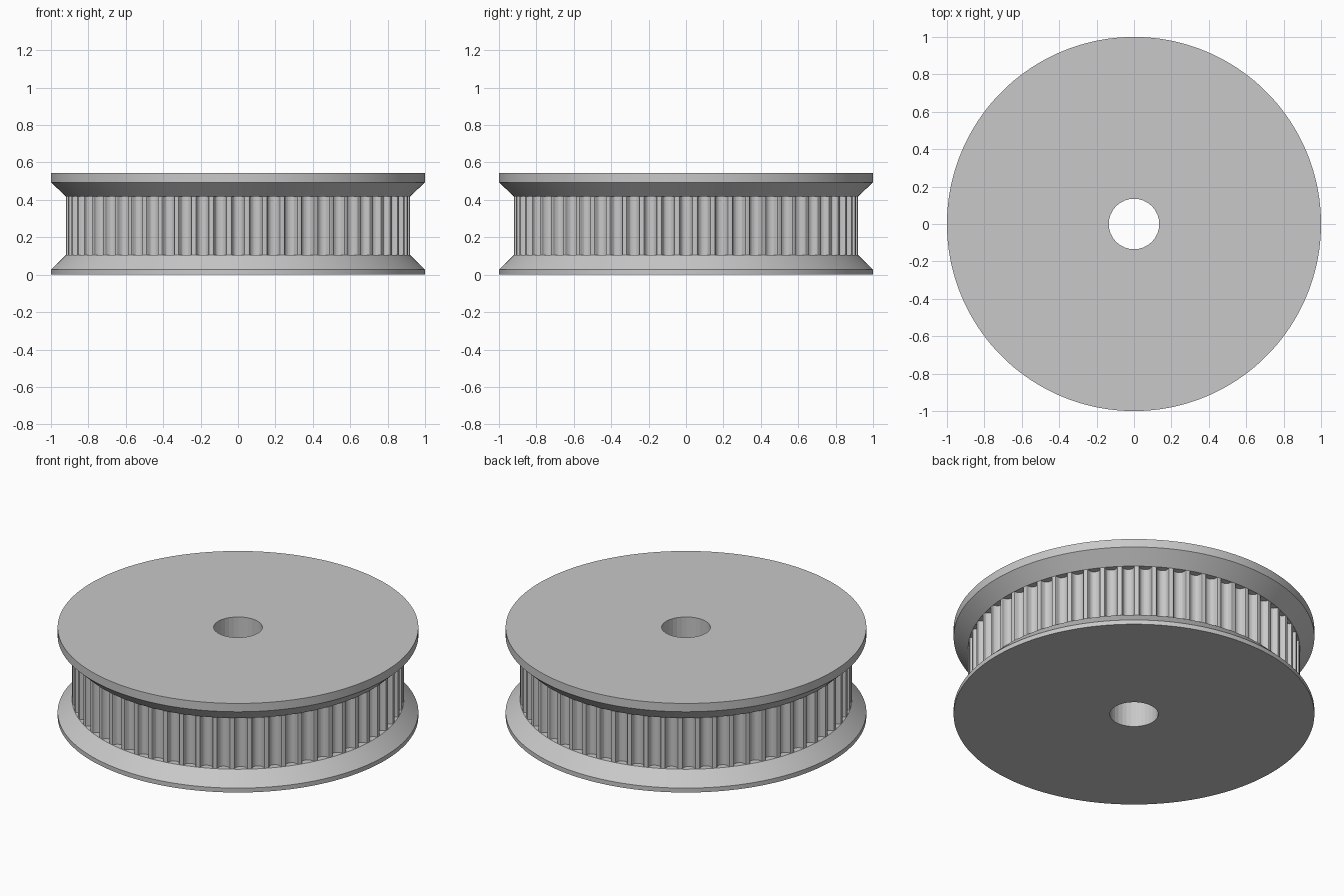
import bpy, bmesh, math

if "Cube" in bpy.data.objects:
    bpy.data.objects.remove(bpy.data.objects["Cube"])

TEETH = 60
RIM = 1.0          # flange outer radius
LAND = 0.92        # radius across the teeth
BORE = 0.135
TAU = math.tau

grey = bpy.data.materials.new("plain grey")
grey.use_nodes = True
colour = (0.58, 0.58, 0.58, 1)
grey.diffuse_color = colour
grey.node_tree.nodes["Principled BSDF"].inputs["Base Color"].default_value = colour


def circle(radius, sides):
    return [(radius * math.cos(TAU * i / sides), radius * math.sin(TAU * i / sides))
            for i in range(sides)]


def toothed_outline():
    # half of one rounded groove: (half width, depth)
    half = [(0.0413, 0), (0.0358, 0.0018), (0.0331, 0.0064), (0.0320, 0.0117),
            (0.0302, 0.0168), (0.0250, 0.0264), (0.0198, 0.0311),
            (0.0137, 0.0345), (0.0070, 0.0366)]
    groove = [(-w, d) for w, d in half] + [(0, 0.0373)] + half[::-1]
    points = []
    for i in range(TEETH):
        a = TAU * i / TEETH
        for w, d in groove:
            r = math.sqrt(LAND ** 2 - w ** 2) - d
            points.append((r * math.cos(a) - w * math.sin(a),
                           r * math.sin(a) + w * math.cos(a)))
    return points


def bored_solid(name, sections):
    """Stack equal-count outlines (outline, z) and cut the shaft bore through."""
    bm = bmesh.new()

    def loop(outline, z):
        verts = [bm.verts.new((x, y, z)) for x, y in outline]
        edges = [bm.edges.new((verts[i - 1], verts[i])) for i in range(len(verts))]
        return verts, edges

    def wall(lower, upper):
        for i in range(len(lower)):
            bm.faces.new((lower[i - 1], lower[i], upper[i], upper[i - 1]))

    outer = [loop(outline, z) for outline, z in sections]
    bore = [loop(circle(BORE, 32), sections[k][1]) for k in (0, -1)]
    # end faces with the bore hole left open
    for k in (0, -1):
        bmesh.ops.triangle_fill(bm, edges=outer[k][1] + bore[k][1],
                                use_beauty=True, normal=(0, 0, 1))
    for low, high in zip(outer, outer[1:]):
        wall(low[0], high[0])
    wall(bore[0][0], bore[1][0])
    bmesh.ops.recalc_face_normals(bm, faces=bm.faces[:])

    mesh = bpy.data.meshes.new(name)
    bm.to_mesh(mesh)
    bm.free()
    mesh.materials.append(grey)
    obj = bpy.data.objects.new(name, mesh)
    bpy.context.collection.objects.link(obj)
    bpy.ops.object.select_all(action="DESELECT")
    obj.select_set(True)
    bpy.context.view_layer.objects.active = obj
    bpy.ops.object.shade_smooth_by_angle(angle=math.radians(11))
    return obj


rim = circle(RIM, 180)
neck = circle(LAND, 180)
teeth = toothed_outline()

# flanges with sloped inner faces, and the toothed belt seat between them
bored_solid("lower_flange", [(rim, 0), (rim, 0.027), (neck, 0.105)])
bored_solid("toothed_hub", [(teeth, 0.105), (teeth, 0.418)])
bored_solid("upper_flange", [(neck, 0.418), (rim, 0.494), (rim, 0.545)])
